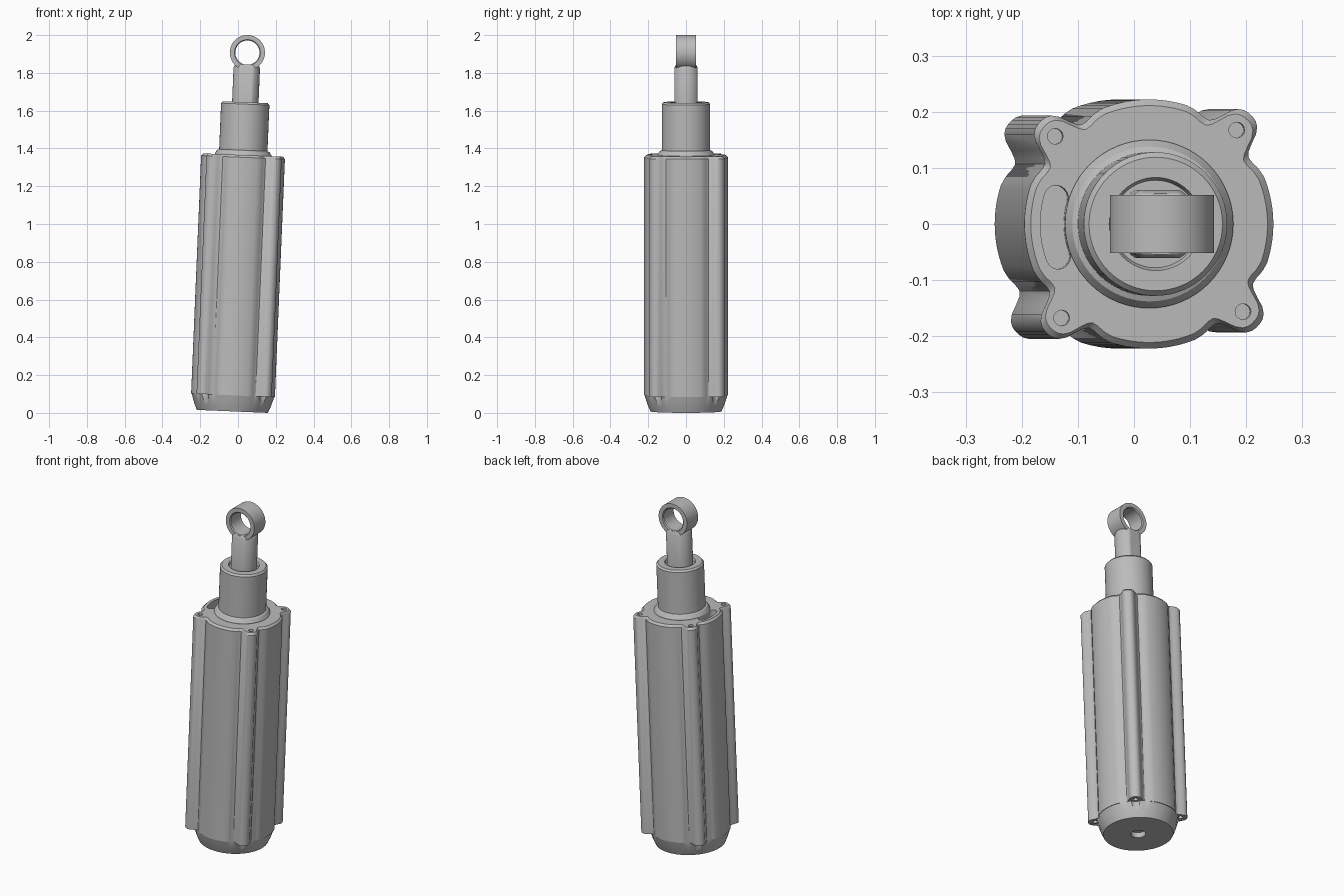
import bpy, bmesh, math
from mathutils import Matrix, Vector

if "Cube" in bpy.data.objects:
    bpy.data.objects.remove(bpy.data.objects["Cube"])

# One painted metal colour
metal = bpy.data.materials.new("light_grey_metal")
metal.use_nodes = True
GREY = (0.5, 0.5, 0.5, 1)
metal.diffuse_color = GREY
metal.node_tree.nodes["Principled BSDF"].inputs["Base Color"].default_value = GREY

# The whole device leans slightly to its left
LEAN = Matrix.Translation((-0.03, 0, 0.008)) @ Matrix.Rotation(0.042, 4, 'Y')
TWIST = math.radians(2)
LOBES = [TWIST + math.radians(45 + 90 * i) for i in range(4)]
BODY_TOP = 1.358
LOBE_BOTTOM = 0.085
BOLT_R = 0.229


def loft(name, rings, closed=False):
    """Skin rings of equal length; cap the ends unless the rings form a loop."""
    bm = bmesh.new()
    rows = [[bm.verts.new(p) for p in ring] for ring in rings]
    n = len(rows[0])
    pairs = list(zip(rows, rows[1:])) + ([(rows[-1], rows[0])] if closed else [])
    for a, b in pairs:
        for i in range(n):
            j = (i + 1) % n
            bm.faces.new((a[i], a[j], b[j], b[i]))
    if not closed:
        bm.faces.new(rows[0][::-1])
        bm.faces.new(rows[-1])
    bmesh.ops.recalc_face_normals(bm, faces=bm.faces)
    mesh = bpy.data.meshes.new(name)
    bm.to_mesh(mesh)
    bm.free()
    ob = bpy.data.objects.new(name, mesh)
    bpy.context.collection.objects.link(ob)
    mesh.materials.append(metal)
    return ob


def circle(r, z, n=64, centre=(0, 0)):
    return [Vector((centre[0] + r * math.cos(t), centre[1] + r * math.sin(t), z))
            for t in (math.tau * i / n for i in range(n))]


def lathe(name, profile, n=64, centre=(0, 0)):
    return loft(name, [circle(r, z, n, centre) for r, z in profile])


def cut(ob, cutters):
    """Subtract each cutter and then discard it."""
    for c in cutters:
        mod = ob.modifiers.new("cut", 'BOOLEAN')
        mod.operation, mod.solver, mod.object = 'DIFFERENCE', 'EXACT', c
        c.hide_render = True
    bpy.context.view_layer.update()
    deps = bpy.context.evaluated_depsgraph_get()
    mesh = bpy.data.meshes.new_from_object(ob.evaluated_get(deps))
    ob.modifiers.clear()
    ob.data = mesh
    for c in cutters:
        bpy.data.objects.remove(c)


# Housing outline: a circle with four bolt lobes, each with a concave neck
LOBE_SHAPE = [(0, .267), (4, .264), (6.5, .254), (9, .233), (11, .220),
              (13, .214), (16, .214), (20, .219), (25, .222), (46, .222)]


def outline_radius(t):
    d = min(abs(math.degrees(math.remainder(t - a, math.tau))) for a in LOBES)
    for (d0, r0), (d1, r1) in zip(LOBE_SHAPE, LOBE_SHAPE[1:]):
        if d <= d1:
            return r0 + (r1 - r0) * (d - d0) / (d1 - d0)
    return LOBE_SHAPE[-1][1]


def outline(z, inset=0.0, limit=1.0):
    ring = []
    for i in range(180):
        t = TWIST + math.tau * i / 180
        r = min(outline_radius(t) - inset, limit)
        ring.append(Vector((r * math.cos(t), r * math.sin(t), z)))
    return ring


# Housing: rounded foot, lobed barrel, chamfered rim
housing = loft("housing", [
    outline(0, limit=.188), outline(.03, limit=.201), outline(.06, limit=.211),
    outline(LOBE_BOTTOM, limit=.219), outline(LOBE_BOTTOM),
    outline(BODY_TOP - .012), outline(BODY_TOP, inset=.011)])

# Bolt holes at both ends, with a wider notch below each lobe
cutters = []
for a in LOBES:
    c = (BOLT_R * math.cos(a), BOLT_R * math.sin(a))
    cutters.append(lathe("bolt_hole", [(.014, BODY_TOP - .04), (.014, BODY_TOP + .02)], 16, c))
    cutters.append(lathe("foot_notch", [(.026, -.02), (.026, LOBE_BOTTOM + .003),
                                        (.013, LOBE_BOTTOM + .003), (.013, .12)], 20, c))

# Drain hole in the base
cutters.append(lathe("base_hole", [(.04, -.02), (.04, .03)], 32))

# Curved slot in the top deck
SLOT_R, SLOT_HALF, SPAN = .172, .022, .31
slot = []
for side in (1, -1):
    for i in range(13):
        t = math.pi + TWIST + side * SPAN * (1 - i / 6)
        r = SLOT_R + side * SLOT_HALF
        slot.append((r * math.cos(t), r * math.sin(t)))
    end = math.pi + TWIST - side * SPAN
    for i in range(1, 8):
        f = math.pi * i / 8
        r = SLOT_R + side * SLOT_HALF * math.cos(f)
        t = end - side * SLOT_HALF * math.sin(f) / SLOT_R
        slot.append((r * math.cos(t), r * math.sin(t)))
cutters.append(loft("slot", [[Vector((x, y, z)) for x, y in slot]
                             for z in (BODY_TOP - .05, BODY_TOP + .02)]))
cut(housing, cutters)

# Raised seat ring and guide collar with a recessed mouth
collar = lathe("guide_collar", [
    (.150, BODY_TOP - .01), (.150, BODY_TOP + .004), (.138, BODY_TOP + .022),
    (.128, BODY_TOP + .026), (.128, 1.628), (.119, 1.638),
    (.083, 1.638), (.078, 1.624)])


# Rod end: round bar with two wrench flats
def bar_ring(r, flat, z):
    return [Vector((p.x, max(-flat, min(flat, p.y)), z)) for p in circle(r, z, 48)]


rod = loft("rod_end", [bar_ring(.070, .061, 1.60), bar_ring(.070, .061, 1.820),
                       bar_ring(.064, .054, 1.834), bar_ring(.058, .046, 1.839)])

# Mounting eye: a ring about the front-back axis
EYE_Z, OUT, INN, HALF, CH = 1.901, .093, .064, .052, .005
section = [(OUT, -HALF), (OUT, HALF), (INN + CH, HALF), (INN, HALF - CH),
           (INN, CH - HALF), (INN + CH, -HALF)]
eye = loft("mounting_eye", [[Vector((p.x, y, EYE_Z + p.y)) for p in circle(r, 0)]
                            for r, y in section], closed=True)

# Keep the eye opening clear of the rod
bore = loft("bore", [[Vector((p.x, y, EYE_Z + p.y)) for p in circle(INN + .004, 0)]
                     for y in (-.2, .2)])
cut(rod, [bore])

# Lean every part and smooth the curved faces
for ob in (housing, collar, rod, eye):
    ob.data.transform(LEAN)
    bpy.ops.object.select_all(action='DESELECT')
    ob.select_set(True)
    bpy.context.view_layer.objects.active = ob
    bpy.ops.object.shade_smooth_by_angle(angle=math.radians(30))
